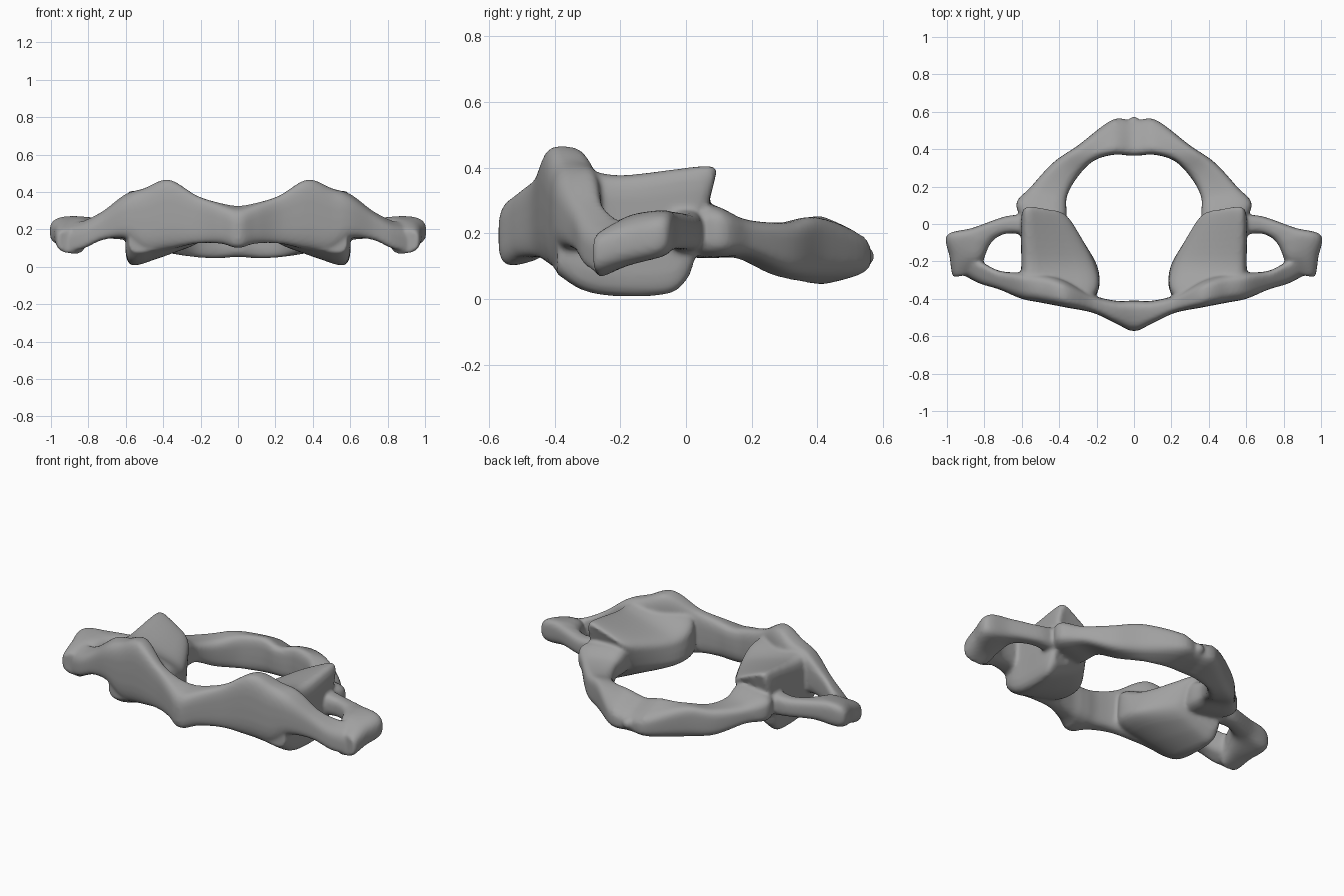
import bpy, bmesh
from math import sin, cos, tau, copysign
from mathutils import Vector

if "Cube" in bpy.data.objects:
    bpy.data.objects.remove(bpy.data.objects["Cube"])


def spline(p, t):
    """Catmull-Rom between p[1] and p[2]."""
    a, b, c, d = p
    return 0.5 * (2 * b + (c - a) * t + (2 * a - 5 * b + 4 * c - d) * t * t
                  + (3 * b - a - 3 * c + d) * t ** 3)


def loft(bm, quads, power, sides=28, steps=7):
    """Closed smooth body through 4-corner sections (inner low, inner high, outer high, outer low)."""
    qs = [[Vector(c) for c in q] for q in quads]
    n = len(qs)
    dense = []
    for i in range(n - 1):
        ids = [max(i - 1, 0), i, i + 1, min(i + 2, n - 1)]
        for s in range(steps):
            dense.append([spline([qs[k][c] for k in ids], s / steps) for c in range(4)])
    dense.append(qs[-1])
    rings = []
    for il, ih, oh, ol in dense:
        ring = []
        for k in range(sides):
            a = tau * k / sides
            u = 0.5 + 0.5 * copysign(abs(cos(a)) ** power, cos(a))
            v = 0.5 + 0.5 * copysign(abs(sin(a)) ** power, sin(a))
            ring.append(bm.verts.new(il.lerp(ol, u).lerp(ih.lerp(oh, u), v)))
        rings.append(ring)
    faces = [bm.faces.new(rings[0]), bm.faces.new(rings[-1])]
    for r, q in zip(rings, rings[1:]):
        for k in range(sides):
            j = (k + 1) % sides
            faces.append(bm.faces.new((r[k], r[j], q[j], q[k])))
    bmesh.ops.recalc_face_normals(bm, faces=faces)


def band(rows):
    """Rows: inner xy, outer xy, inner low/high z, outer low/high z."""
    return [((a, b, e), (a, b, f), (c, d, h), (c, d, g)) for a, b, c, d, e, f, g, h in rows]


bm = bmesh.new()

# posterior arch
loft(bm, band([
    (-.03, .365, -.03, .555, .04, .25, .08, .17),
    (.02, .365, .02, .555, .04, .25, .08, .17),
    (.11, .37, .12, .555, .03, .275, .08, .19),
    (.22, .335, .30, .42, .04, .25, .08, .25),
    (.31, .24, .43, .33, .07, .23, .08, .235),
    (.36, .14, .55, .20, .12, .25, .13, .24),
    (.36, .04, .63, .10, .12, .30, .13, .28),
    (.38, -.10, .55, -.05, .13, .30, .14, .28)]), .55)

# anterior arch running out into the front bar of the transverse process
loft(bm, band([
    (-.03, -.41, -.03, -.565, .13, .34, .09, .30),
    (.02, -.41, .02, -.57, .13, .34, .09, .30),
    (.10, -.41, .10, -.53, .13, .35, .12, .33),
    (.22, -.38, .22, -.475, .13, .38, .12, .38),
    (.37, -.30, .37, -.445, .08, .46, .10, .47),
    (.50, -.26, .50, -.42, .04, .42, .09, .42),
    (.60, -.26, .60, -.40, .15, .40, .15, .37),
    (.72, -.25, .72, -.35, .15, .31, .14, .28),
    (.82, -.20, .82, -.32, .12, .26, .09, .22),
    (.90, -.16, .90, -.28, .12, .25, .06, .19)]), .6)

# lateral mass with its upper and lower joint facets
loft(bm, [
    ((.38, -.01, .14), (.38, .07, .32), (.585, .10, .41), (.58, .01, .05)),
    ((.31, -.06, .13), (.33, .02, .31), (.605, .06, .43), (.60, -.05, -.01)),
    ((.20, -.20, .13), (.22, -.20, .29), (.605, -.20, .40), (.60, -.20, -.02)),
    ((.18, -.32, .13), (.19, -.33, .34), (.605, -.33, .42), (.60, -.31, .00)),
    ((.21, -.42, .14), (.24, -.42, .39), (.57, -.39, .40), (.59, -.39, .06))], .38)

# transverse process tip and rear bar
loft(bm, band([
    (.86, -.265, .94, -.28, .08, .17, .10, .18),
    (.82, -.25, .97, -.275, .06, .20, .08, .205),
    (.80, -.18, .985, -.18, .10, .26, .10, .24),
    (.77, -.11, 1.0, -.06, .14, .27, .12, .27),
    (.73, -.07, .86, -.02, .15, .26, .15, .27),
    (.67, -.05, .69, .04, .15, .26, .15, .26),
    (.55, -.06, .58, .05, .14, .28, .14, .28)]), .7)

# small knobs: middle and paired rear bumps, the spur behind the lateral mass
for x, y, z, r in ((0, .54, .13, .035), (.10, .53, .17, .025), (.595, .12, .215, .025)):
    new = bmesh.ops.create_icosphere(bm, subdivisions=2, radius=r)["verts"]
    bmesh.ops.translate(bm, verts=new, vec=(x, y, z))

mesh = bpy.data.meshes.new("neck_bone_ring")
bm.to_mesh(mesh)
bm.free()
bone = bpy.data.objects.new("neck_bone_ring", mesh)
bpy.context.collection.objects.link(bone)

# darker grey surface
grey = bpy.data.materials.new("bone_grey")
grey.diffuse_color = (0.36, 0.36, 0.36, 1)
grey.use_nodes = True
grey.node_tree.nodes["Principled BSDF"].inputs["Base Color"].default_value = grey.diffuse_color
mesh.materials.append(grey)

# mirror the half, fuse the parts and soften the joins
mirror = bone.modifiers.new("mirror", "MIRROR")
mirror.use_mirror_merge = False
fuse = bone.modifiers.new("fuse", "REMESH")
fuse.mode = "VOXEL"
fuse.voxel_size = 0.01
fuse.use_smooth_shade = True
soft = bone.modifiers.new("soften", "SMOOTH")
soft.factor = 0.5
soft.iterations = 4
